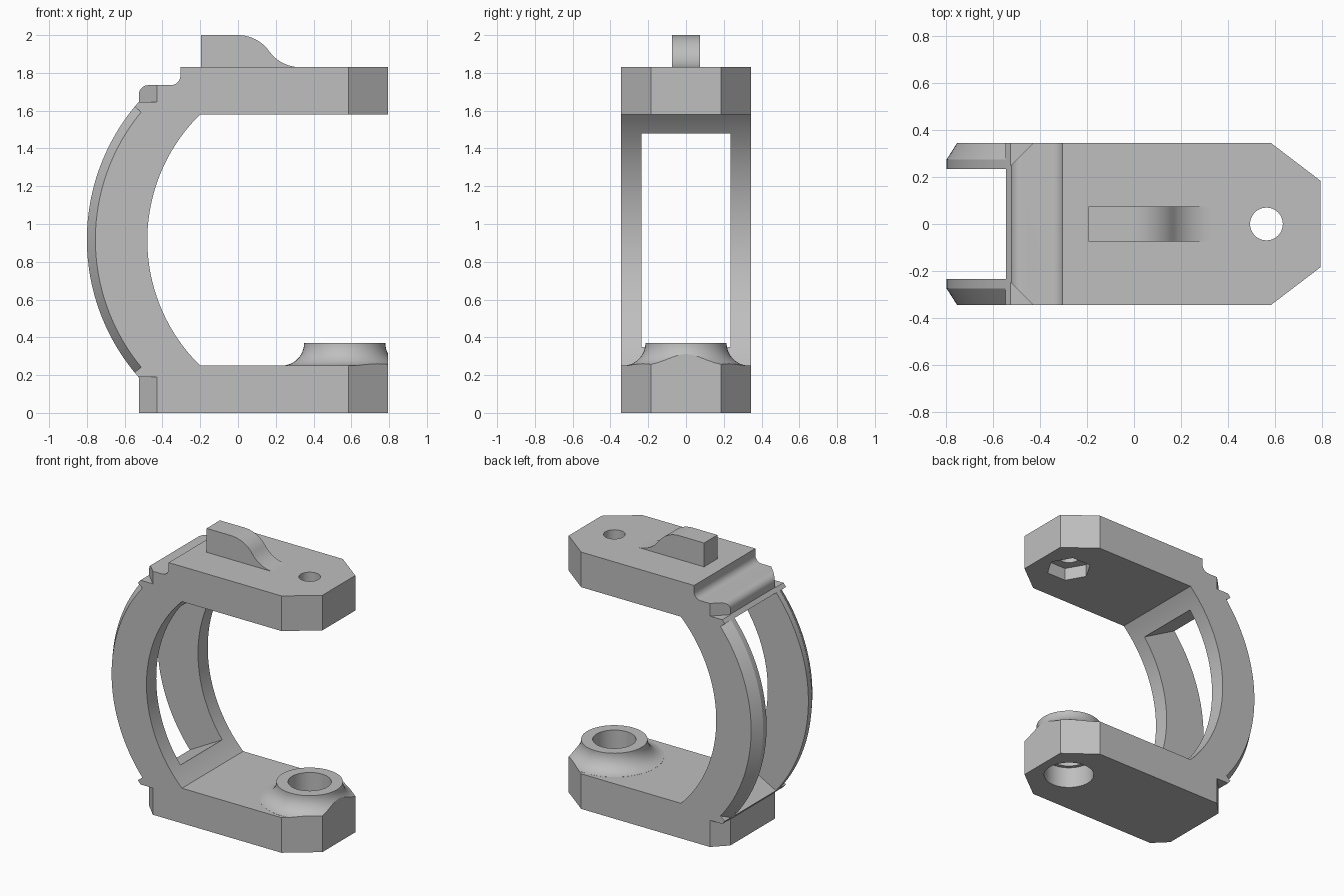
import bpy
import bmesh
from math import sin, cos, radians, atan

cube = bpy.data.objects.get("Cube")
if cube:
    bpy.data.objects.remove(cube, do_unlink=True)

grey = bpy.data.materials.new("plain_grey")
grey.use_nodes = True
colour = (0.52, 0.52, 0.52, 1)
grey.diffuse_color = colour
grey.node_tree.nodes["Principled BSDF"].inputs["Base Color"].default_value = colour


def arc(cx, cy, r, start, end, n):
    """Points on an arc, angles in degrees."""
    angles = [radians(start + (end - start) * i / n) for i in range(n + 1)]
    return [(cx + r * cos(a), cy + r * sin(a)) for a in angles]


def loft(name, rings):
    """Closed solid through rings of equal point count."""
    bm = bmesh.new()
    rows = [[bm.verts.new(p) for p in ring] for ring in rings]
    n = len(rows[0])
    for a, b in zip(rows, rows[1:]):
        for i in range(n):
            j = (i + 1) % n
            bm.faces.new((a[i], a[j], b[j], b[i]))
    bm.faces.new(rows[0])
    bm.faces.new(rows[-1])
    bmesh.ops.recalc_face_normals(bm, faces=bm.faces)
    mesh = bpy.data.meshes.new(name)
    bm.to_mesh(mesh)
    bm.free()
    mesh.materials.append(grey)
    obj = bpy.data.objects.new(name, mesh)
    bpy.context.collection.objects.link(obj)
    return obj


def prism_y(name, pts, half):
    return loft(name, [[(x, y, z) for x, z in pts] for y in (-half, half)])


def prism_z(name, pts, low, high):
    return loft(name, [[(x, y, z) for x, y in pts] for z in (low, high)])


def activate(obj):
    bpy.ops.object.select_all(action='DESELECT')
    obj.select_set(True)
    bpy.context.view_layer.objects.active = obj


def combine(obj, tool, operation):
    """Apply a boolean and remove the tool."""
    tool.hide_render = True
    mod = obj.modifiers.new("boolean", 'BOOLEAN')
    mod.operation = operation
    mod.solver = 'EXACT'
    mod.object = tool
    activate(obj)
    bpy.ops.object.modifier_apply(modifier=mod.name)
    bpy.data.objects.remove(tool, do_unlink=True)


HOLE_X = 0.565
HALF = 0.345
OUT_X, OUT_Z, OUT_R = 0.306, 0.9175, 1.106

# C-shaped frame profile with the stepped upper back
profile = [(-0.525, 0), (0.9, 0), (0.9, 0.25)]
profile += arc(0.45, 0.915, 0.93, 225.65, 134.35, 48)
profile += [(0.9, 1.58), (0.9, 1.83), (-0.305, 1.83)]
profile += arc(-0.355, 1.785, 0.05, 0, -90, 8)
profile += arc(-0.475, 1.685, 0.05, 90, 180, 8)
profile += arc(OUT_X, OUT_Z, OUT_R, 138.7, 221.3, 48)
frame = prism_y("clamp_frame", profile, 0.4)

# Flared boss on the lower arm
flare = [(0.335 + 0.12 * cos(radians(a)), 0.37 + 0.12 * sin(radians(a)))
         for a in range(180, 265, 6)]
flare = [(r, z) for r, z in flare] + [(0.33, 0.1)]
boss = loft("boss", [[(x, y, z) for x, y in arc(HOLE_X, 0, r, 0, 352.5, 47)]
                     for r, z in flare])
combine(frame, boss, 'UNION')

# Plan outline trims the sides and the front corners
outline = [(-1, -HALF), (0.585, -HALF), (0.795, -0.185),
           (0.795, 0.185), (0.585, HALF), (-1, HALF)]
combine(frame, prism_z("outline", outline, -0.5, 2.5), 'INTERSECT')

# Window between the two curved rails
window = [(-0.1, 1.377), (-0.7, 1.705), (-0.9, 1.705)]
window += [(x, 1.83 - z) for x, z in reversed(window)]
combine(frame, prism_y("window", window, 0.235), 'DIFFERENCE')

for side in (-1, 1):
    # Bevel along the outer edge of each rail
    section = [(-0.0675, 0.38), (0.0225, 0.24), (0.12, 0.24), (0.12, 0.38)]
    rings = []
    for i in range(49):
        a = radians(140.5 + 79 * i / 48)
        rings.append([(OUT_X + (OUT_R + d) * cos(a), side * y,
                       OUT_Z + (OUT_R + d) * sin(a)) for d, y in section])
    combine(frame, loft("rail_bevel", rings), 'DIFFERENCE')
    # Chamfered back corners of both arms
    corner = [(-0.395, side * 0.38), (-0.6, side * 0.175), (-0.6, side * 0.38)]
    for low, high in ((-0.1, 0.19), (1.645, 2)):
        combine(frame, prism_z("corner", corner, low, high), 'DIFFERENCE')

# Bolt holes, counterbore and hexagonal nut pocket
for r, low, high, n in ((0.14, 0.1, 0.5, 48), (0.165, -0.1, 0.15, 48),
                        (0.07, 1.5, 1.9, 32), (0.15, 1.5, 1.67, 6)):
    ring = arc(HOLE_X, 0, r, 0, 360 - 360 / n, n - 1)
    combine(frame, prism_z("bore", ring, low, high), 'DIFFERENCE')

# Fin with an S-curved slope on the upper arm
run, drop = 0.33, 0.17
bend = 2 * atan(drop / run)
radius = run / (2 * sin(bend))
turn = bend * 180 / 3.14159265
slope = arc(0, 2 - radius, radius, 90, 90 - turn, 12)
slope += arc(run, 1.83 + radius, radius, 270 - turn, 270, 12)[1:]
fin = prism_y("top_fin", [(-0.195, 1.8), (-0.195, 2)] + slope + [(run, 1.8)], 0.075)

for obj in (frame, fin):
    activate(obj)
    bpy.ops.object.shade_smooth_by_angle(angle=radians(25))
